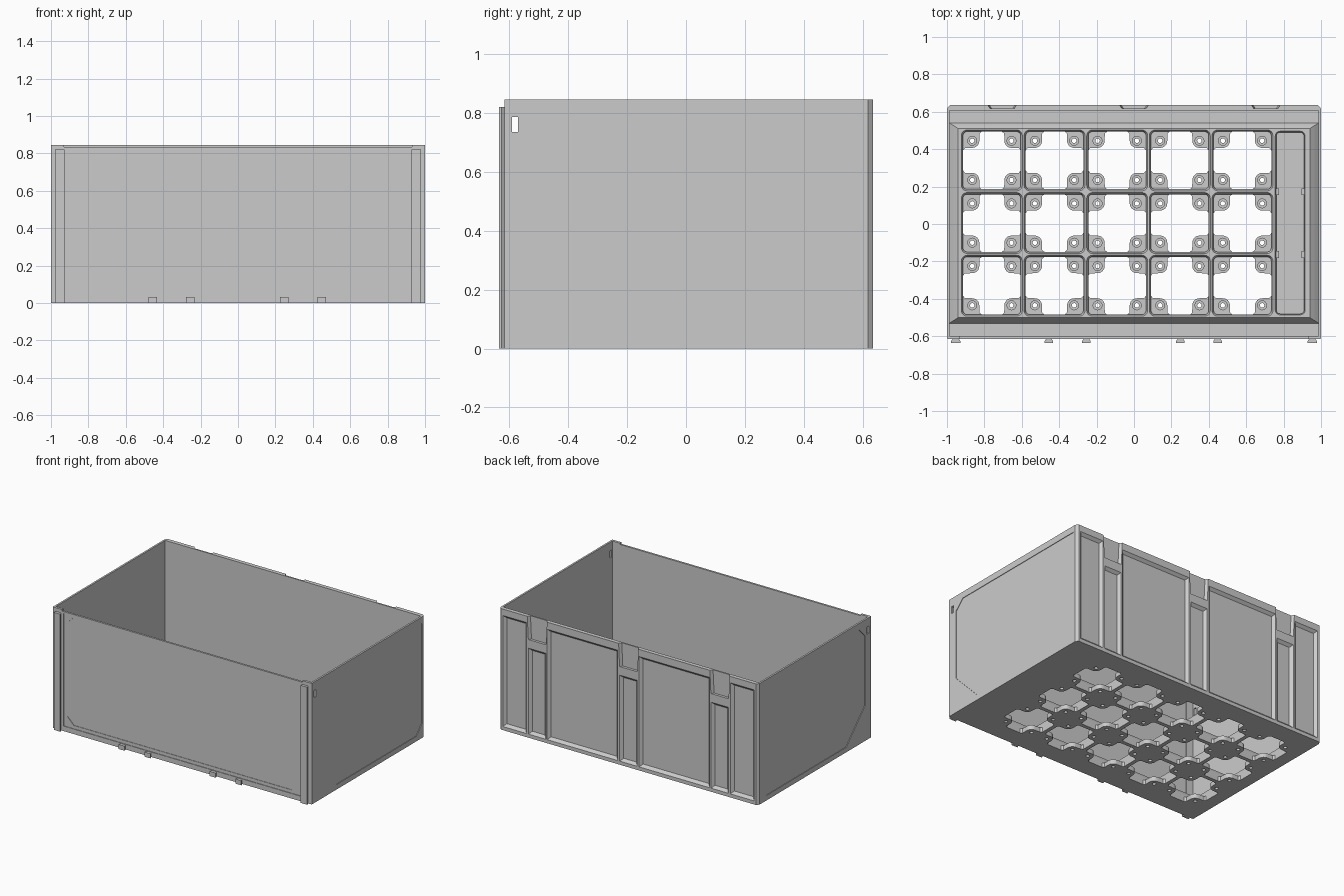
import bpy, bmesh
from math import sin, cos, pi
from mathutils import Vector

if "Cube" in bpy.data.objects:
    bpy.data.objects.remove(bpy.data.objects["Cube"])

AXES = {'x': lambda u, v, d: (d, u, v),
        'y': lambda u, v, d: (u, d, v),
        'z': lambda u, v, d: (u, v, d)}


def plates(name, axis, layers):
    """Stacked flat plates. Layer = (lo, hi, loops); first loop is the outline, the rest are holes.
    A loop is a point list, or a (low, high) pair of lists for sloped sides."""
    bm = bmesh.new()
    put = AXES[axis]
    normal = Vector(put(0, 0, 1))
    for lo, hi, loops in layers:
        caps = ([], [])
        for loop in loops:
            pair = loop if isinstance(loop, tuple) else (loop, loop)
            rings = []
            for pts, d, cap in zip(pair, (lo, hi), caps):
                vs = [bm.verts.new(put(u, v, d)) for u, v in pts]
                cap += [bm.edges.new((vs[i - 1], vs[i])) for i in range(len(vs))]
                rings.append(vs)
            a, b = rings
            for i in range(len(a)):
                bm.faces.new((a[i - 1], a[i], b[i], b[i - 1]))
        for cap in caps:
            bmesh.ops.triangle_fill(bm, use_beauty=True, edges=cap, normal=normal)
    bmesh.ops.recalc_face_normals(bm, faces=bm.faces)
    me = bpy.data.meshes.new(name)
    bm.to_mesh(me)
    bm.free()
    ob = bpy.data.objects.new(name, me)
    bpy.context.collection.objects.link(ob)
    return ob


def rect(u0, u1, v0, v1, g=0.0):
    return [(u0 - g, v0 - g), (u1 + g, v0 - g), (u1 + g, v1 + g), (u0 - g, v1 + g)]


def chamfered(u0, u1, v0, v1, c):
    return [(u0 + c, v0), (u1 - c, v0), (u1, v0 + c), (u1, v1 - c),
            (u1 - c, v1), (u0 + c, v1), (u0, v1 - c), (u0, v0 + c)]


def arc(cx, cy, r, a0, a1, n):
    return [(cx + r * cos(a0 + (a1 - a0) * i / n), cy + r * sin(a0 + (a1 - a0) * i / n))
            for i in range(n + 1)]


def circle(cx, cy, r, n=16):
    return arc(cx, cy, r, 0, 2 * pi, n)[:-1]


def rounded(cx, cy, hx, hy, r):
    pts = []
    for k, (sx, sy) in enumerate(((1, 1), (-1, 1), (-1, -1), (1, -1))):
        pts += arc(cx + sx * (hx - r), cy + sy * (hy - r), r, k * pi / 2, (k + 1) * pi / 2, 5)
    return pts


def cross_hole(cx, cy):
    # square opening with a rounded magnet pad left standing in each corner
    q = [(.154, .054), (.144, .066)] + arc(.105, .105, .038, 1.5 * pi, pi, 6) + [(.066, .144), (.054, .154)]
    pts = []
    for _ in range(4):
        pts += [(cx + x, cy + y) for x, y in q]
        q = [(-y, x) for x, y in q]
    return pts


H = 0.845
CELLS = [(-.76 + .335 * i, .34 - .335 * j) for i in range(5) for j in range(3)]
PADS = [(x + sx * .105, y + sy * .105) for x, y in CELLS for sx in (-1, 1) for sy in (-1, 1)]

# Floor with cross-shaped openings and drilled pads
floor = rect(-.99, .99, -.61, .61)
crosses = [cross_hole(x, y) for x, y in CELLS]
plates("floor", 'z', [
    (0, .015, [floor] + crosses + [circle(x, y, .012) for x, y in PADS]),
    (.015, .032, [floor] + crosses + [circle(x, y, .024) for x, y in PADS])])

# Raised grid with sloped rims and a long side slot
base = (-.94, .94, -.5, .51)


def outline(gx):
    return [(x + (gx if x > 0 else -gx), y + (gx * .65 if y > 0 else -gx * .65))
            for x, y in rect(*base)]


slot = (.835, .005, .074, .485)
plates("floor_grid", 'z', [
    (.032, .055, [(outline(.048), outline(.024)), rounded(*slot, .02)]
     + [rounded(x, y, .154, .154, .022) for x, y in CELLS]),
    (.055, .075, [(outline(.024), outline(0)),
                  (rounded(*slot, .02), rounded(.835, .005, .08, .491, .026))]
     + [(rounded(x, y, .154, .154, .022), rounded(x, y, .163, .163, .031)) for x, y in CELLS])])
for y in (.172, -.163):
    for s in (-1, 1):
        x = .835 + s * .068
        plates("slot_stop", 'z', [(.032, .07, [rect(x - .008, x + .008, y - .018, y + .018)])])

# Side walls with a shallow recessed panel and a small through slot
panel = [(-.545, .245), (-.34, .035), (.54, .035), (.6, .1), (.6, .8), (-.48, .8), (-.545, .735)]
window = rect(-.59, -.57, .735, .785)
wall = rect(-.612, .617, 0, H)
for s, side in ((-1, "left"), (1, "right")):
    plates(side + "_wall", 'x', [
        (s * .987, s * .996, [wall, window]),
        (s * .996, s * 1.0, [wall, window, panel])])

# Front wall with stepped frame
front = rect(-.93, .93, 0, .834)
plates("front_wall", 'y', [
    (-.608, -.601, [front]),
    (-.611, -.608, [front, chamfered(-.89, .89, .058, .812, .05)]),
    (-.615, -.611, [front, rect(-.915, .915, .035, .822)])])


# Corner posts, full-height dovetail rails and short dovetail feet
def dovetail(x, w):
    return [(x - w * .3, -.612), (x + w * .3, -.612), (x + w * .5, -.626),
            (x + w * .5, -.635), (x - w * .5, -.635), (x - w * .5, -.626)]


for s in (-1, 1):
    x0, x1 = sorted((s * .93, s * .998))
    plates("corner_post", 'z', [(0, H, [rect(x0, x1, -.615, -.598)])])
    plates("front_rail", 'z', [(0, .82, [dovetail(s * .953, .05)])])
for x in (-.455, -.255, .248, .447):
    plates("front_foot", 'z', [(0, .032, [dovetail(x, .045)])])

# Back wall: thin sheet plus a rib frame with sloped pockets and top notches
D = .018


def rib_outline(corner, half):
    pts = [(-corner, 0), (corner, 0), (corner, H)]
    for c in (.705, 0, -.705):
        pts += [(c + half, H), (c + half - .008, .685), (c - half + .008, .685), (c - half, H)]
    return pts + [(-corner, H)]


pockets = [(c - .067, c + .067, .025, .625) for c in (-.705, 0, .705)]
pockets += [(.083, .627, .025, .795), (-.627, -.083, .025, .795)]
pockets += [(.787, .97, .025, .8), (-.97, -.787, .025, .8)]
plates("back_wall", 'y', [
    (.607, .617, [rect(-.998, .998, 0, H)]),
    (.617, .635, [(rib_outline(1.0, .064), rib_outline(.985, .076))]
     + [(rect(*p, -D), rect(*p)) for p in pockets])])
